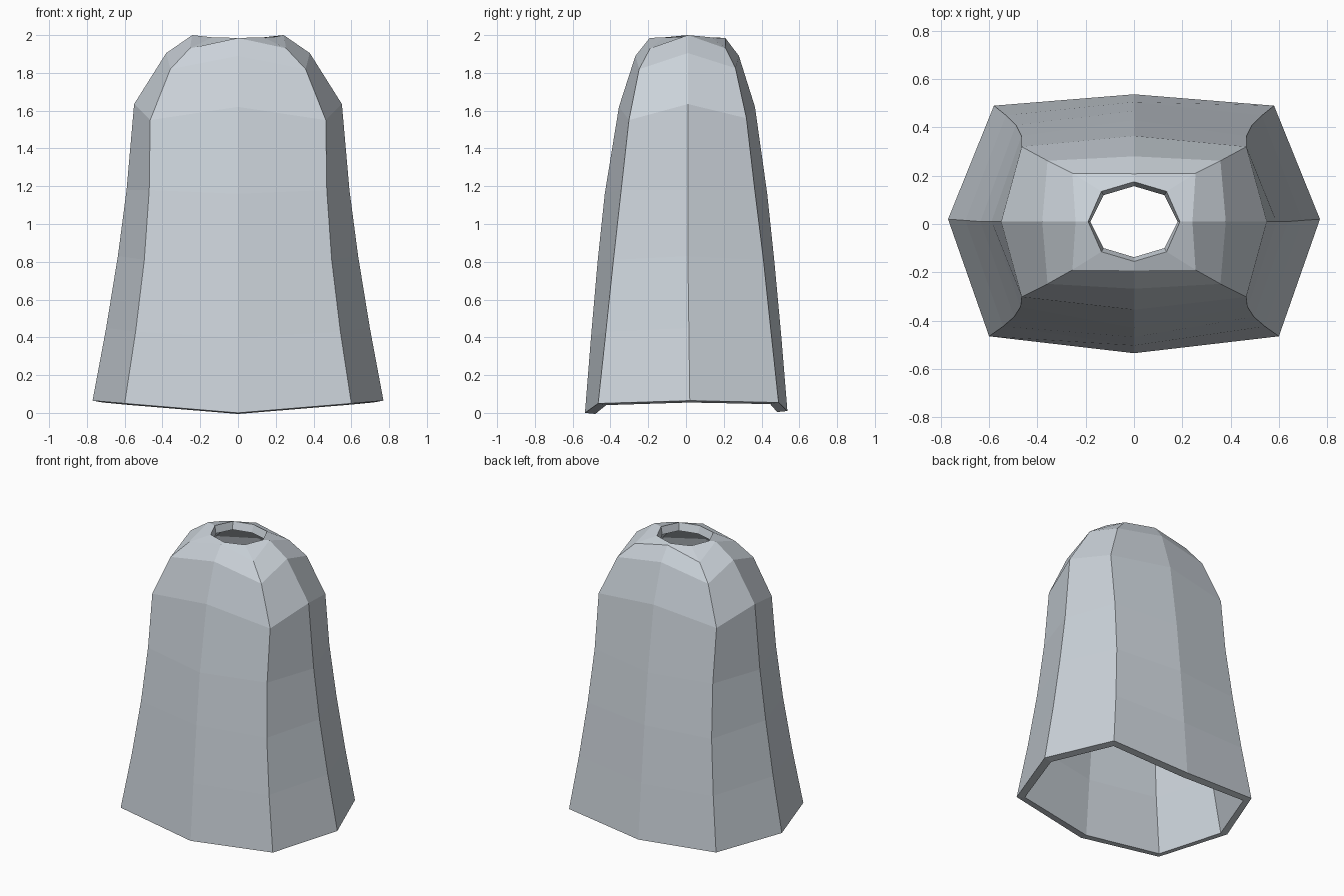
import bpy, bmesh

# Each ring: front (y, z), front corner (x, y, z), side (x, y, z),
# back corner (x, y, z), back (y, z); mirrored across x = 0
RINGS = [
    ((-.535, .00), (.600, -.465, .05), (.770, .02, .065), (.580, .490, .055), (.537, .01)),
    ((-.503, .40), (.542, -.424, .43), (.698, .015, .45), (.530, .450, .43), (.505, .40)),
    ((-.468, .80), (.496, -.384, .81), (.636, .01, .83), (.489, .410, .81), (.468, .80)),
    ((-.430, 1.16), (.470, -.343, 1.18), (.590, .01, 1.18), (.466, .364, 1.18), (.430, 1.16)),
    ((-.355, 1.62), (.465, -.302, 1.55), (.550, .01, 1.635), (.465, .320, 1.56), (.365, 1.62)),
    ((-.268, 1.89), (.358, -.248, 1.82), (.380, .01, 1.905), (.358, .262, 1.825), (.280, 1.89)),
    ((-.192, 1.985), (.255, -.190, 1.93), (.242, .01, 2.0), (.255, .210, 1.93), (.208, 1.985)),
    ((-.155, 1.985), (.135, -.115, 1.988), (.190, .01, 1.99), (.135, .135, 1.988), (.175, 1.985)),
]


def ring_points(ring):
    front, fc, side, bc, back = ring
    right = [fc, side, bc]
    left = [(-x, y, z) for x, y, z in reversed(right)]
    return [(0, *front), *right, (0, *back), *left]


# Cloak shell: eight sided loft, open at the hem and neck
bm = bmesh.new()
loops = [[bm.verts.new(p) for p in ring_points(r)] for r in RINGS]
for lo, hi in zip(loops, loops[1:]):
    for i in range(8):
        j = (i + 1) % 8
        bm.faces.new((lo[i], lo[j], hi[j], hi[i]))
mesh = bpy.data.meshes.new("cloak")
bm.to_mesh(mesh)
bm.free()
cloak = bpy.data.objects.new("cloak", mesh)
bpy.context.collection.objects.link(cloak)

# Cloth thickness, inwards
thick = cloak.modifiers.new("thickness", 'SOLIDIFY')
thick.thickness = 0.055
thick.offset = -1

# Pale grey cloth
mat = bpy.data.materials.new("pale grey cloth")
mat.diffuse_color = (0.60, 0.65, 0.70, 1)
mesh.materials.append(mat)
